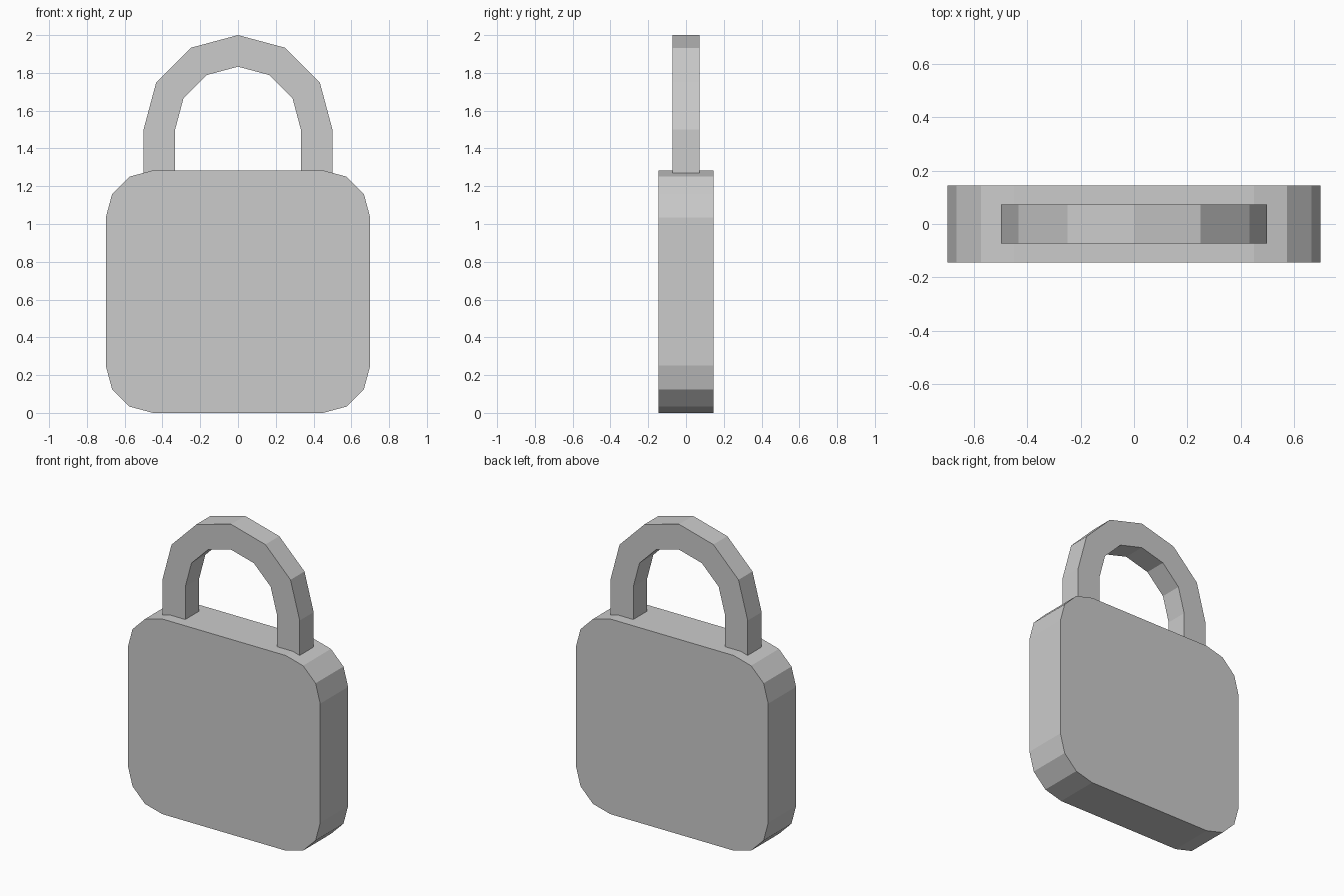
import bpy, bmesh
from math import cos, sin, radians

if "Cube" in bpy.data.objects:
    bpy.data.objects.remove(bpy.data.objects["Cube"])


def arc(cx, cz, r, start, end, step=30):
    """Points on an arc in the xz plane, angles in degrees."""
    n = round(abs(end - start) / step)
    angles = [radians(start + (end - start) * i / n) for i in range(n + 1)]
    return [(cx + r * cos(a), cz + r * sin(a)) for a in angles]


def extruded(name, outline, half_depth):
    """Flat xz outline extruded symmetrically along y."""
    bm = bmesh.new()
    face = bm.faces.new([bm.verts.new((x, -half_depth, z)) for x, z in outline])
    geom = bmesh.ops.extrude_face_region(bm, geom=[face])["geom"]
    moved = [v for v in geom if isinstance(v, bmesh.types.BMVert)]
    bmesh.ops.translate(bm, verts=moved, vec=(0, 2 * half_depth, 0))
    bmesh.ops.recalc_face_normals(bm, faces=bm.faces)
    mesh = bpy.data.meshes.new(name)
    bm.to_mesh(mesh)
    bm.free()
    obj = bpy.data.objects.new(name, mesh)
    bpy.context.collection.objects.link(obj)
    return obj


# Lock body: rounded square with three facets per corner
W, H, R = 0.70, 1.284, 0.25
centres = [(W - R, H - R), (R - W, H - R), (R - W, R), (W - R, R)]
body = []
for i, (cx, cz) in enumerate(centres):
    body += arc(cx, cz, R, 90 * i, 90 * i + 90)
extruded("lock_body", body, 0.145)

# Shackle: faceted half ring whose straight legs sink into the body
OUTER, INNER, ARC_Z, LEG_Z = 0.50, 0.333, 1.50, 1.25
shackle = [(OUTER, LEG_Z)] + arc(0, ARC_Z, OUTER, 0, 180) + [(-OUTER, LEG_Z)]
shackle += [(-INNER, LEG_Z)] + arc(0, ARC_Z, INNER, 180, 0) + [(INNER, LEG_Z)]
extruded("shackle", shackle, 0.0725)
